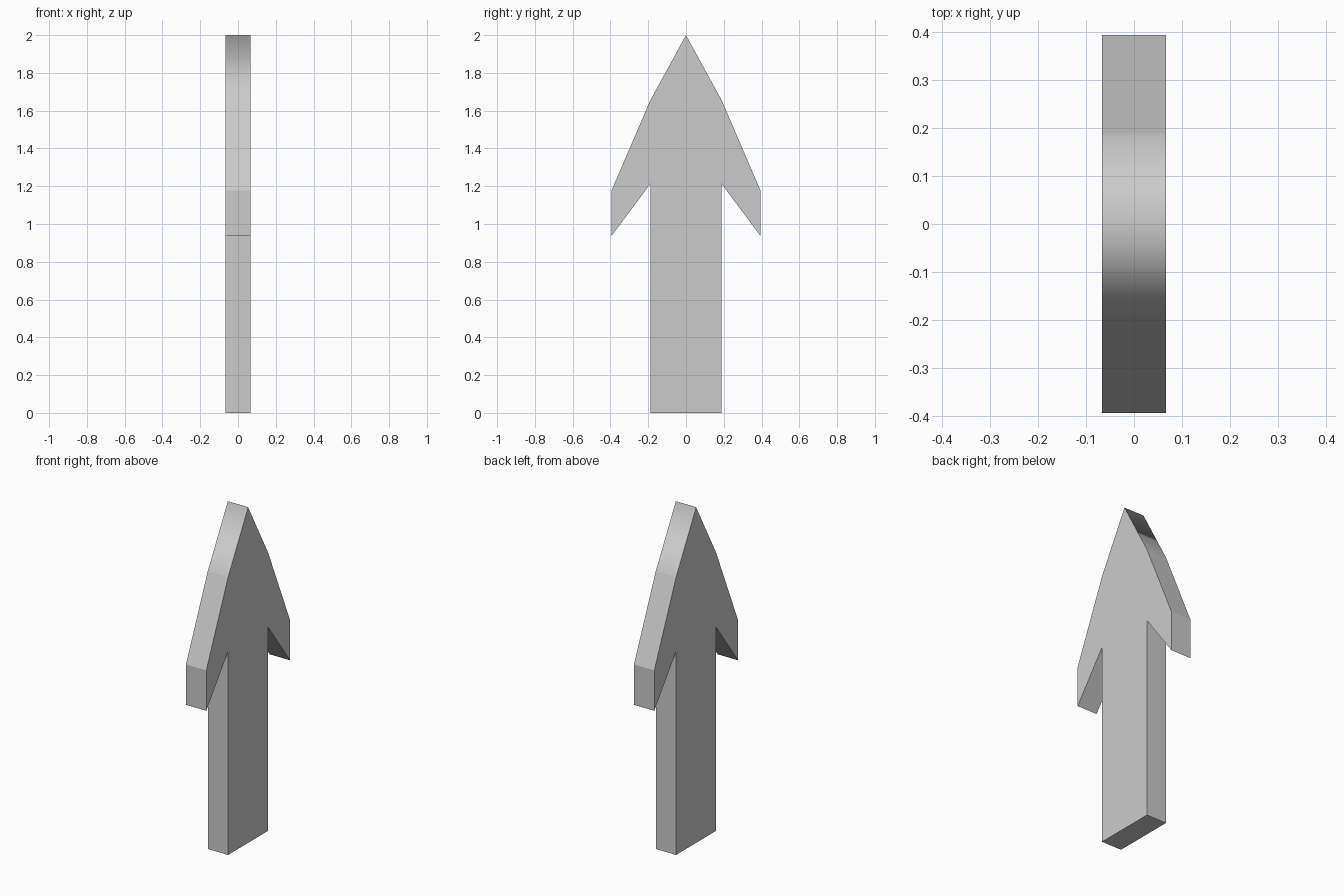
import bpy
import bmesh
from mathutils import Vector

if "Cube" in bpy.data.objects:
    bpy.data.objects.remove(bpy.data.objects["Cube"])

HALF_THICKNESS = 0.067

# Right half of the arrow outline (y, z), from shaft foot up to the tip
half = [(0.189, 0), (0.189, 1.212), (0.394, 0.937),
        (0.394, 1.178), (0.189, 1.655), (0, 2)]
outline = half + [(-y, z) for y, z in reversed(half[:-1])]

# Flat arrow outline, extruded through its thickness
bm = bmesh.new()
verts = [bm.verts.new((-HALF_THICKNESS, y, z)) for y, z in outline]
face = bm.faces.new(verts)
ext = bmesh.ops.extrude_face_region(bm, geom=[face])
moved = [g for g in ext["geom"] if isinstance(g, bmesh.types.BMVert)]
bmesh.ops.translate(bm, verts=moved, vec=Vector((2 * HALF_THICKNESS, 0, 0)))
bmesh.ops.recalc_face_normals(bm, faces=bm.faces[:])

# The two slopes meeting at the tip are shaded softly, all other faces flat
for f in bm.faces:
    f.smooth = len(f.verts) == 4 and max(v.co.z for v in f.verts) > 1.9

mesh = bpy.data.meshes.new("arrow")
bm.to_mesh(mesh)
bm.free()
arrow = bpy.data.objects.new("arrow", mesh)
bpy.context.collection.objects.link(arrow)
